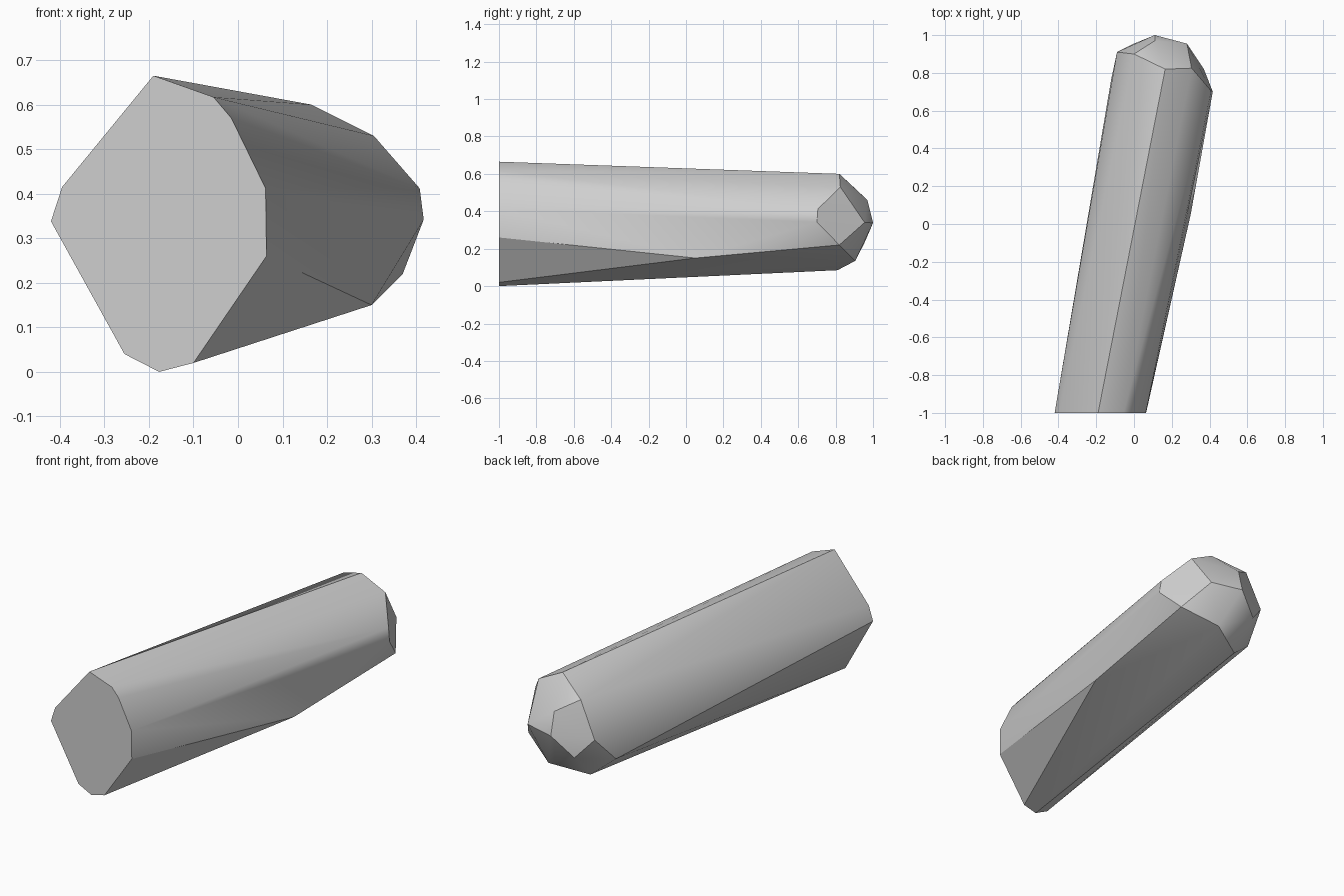
import bpy
import bmesh
import math

# Remove the default cube if the scene has it
default_cube = bpy.data.objects.get("Cube")
if default_cube:
    bpy.data.objects.remove(default_cube, do_unlink=True)


def make_material(name, colour):
    material = bpy.data.materials.new(name)
    material.use_nodes = True
    material.diffuse_color = colour
    shader = next(node for node in material.node_tree.nodes
                  if node.type == "BSDF_PRINCIPLED")
    shader.inputs["Base Color"].default_value = colour
    return material


def make_hull(name, points, material):
    """Wrap a set of corner points in a tight convex skin."""
    mesh_builder = bmesh.new()
    for point in points:
        mesh_builder.verts.new(point)
    bmesh.ops.convex_hull(mesh_builder, input=mesh_builder.verts[:])

    # Drop corners that ended up inside the skin, then merge flat triangles
    loose = [vert for vert in mesh_builder.verts if not vert.link_faces]
    bmesh.ops.delete(mesh_builder, geom=loose, context="VERTS")
    bmesh.ops.dissolve_limit(mesh_builder, angle_limit=math.radians(1),
                             verts=mesh_builder.verts[:],
                             edges=mesh_builder.edges[:])
    bmesh.ops.recalc_face_normals(mesh_builder, faces=mesh_builder.faces[:])

    mesh = bpy.data.meshes.new(name)
    mesh_builder.to_mesh(mesh)
    mesh_builder.free()
    mesh.materials.append(material)
    part = bpy.data.objects.new(name, mesh)
    bpy.context.scene.collection.objects.link(part)

    # Soft flanks, crisp facets
    bpy.ops.object.select_all(action="DESELECT")
    part.select_set(True)
    bpy.context.view_layer.objects.active = part
    bpy.ops.object.shade_smooth_by_angle(angle=math.radians(30))
    return part


# Flat cut at the front: profile as (x, z)
front_y = -1
front_profile = [
    (-.19, .665), (-.055, .617), (-.015, .57), (.062, .412), (.064, .26),
    (-.10, .02), (-.177, 0), (-.255, .04), (-.42, .338), (-.395, .415),
]
front_cut = [(x, front_y, z) for x, z in front_profile]

# Faceted tip at the back, from its crown down to its underside
tip_crown = [(.165, .82, .6), (.305, .825, .53), (0, .9, .526), (.11, .97, .46)]
tip_middle = [(.408, .705, .412), (.417, .70, .342), (.28, .955, .34),
              (.11, 1, .338), (-.09, .91, .335)]
tip_under = [(.37, .82, .22), (0, .955, .232), (-.12, .77, .188),
             (.19, .905, .135), (.005, .81, .085)]

# Corner part-way along the lower flank
flank_corner = [(.30, .05, .15)]

grey = make_material("plain grey", (.62, .62, .62, 1))
make_hull("faceted_rod",
          front_cut + tip_crown + tip_middle + tip_under + flank_corner, grey)
